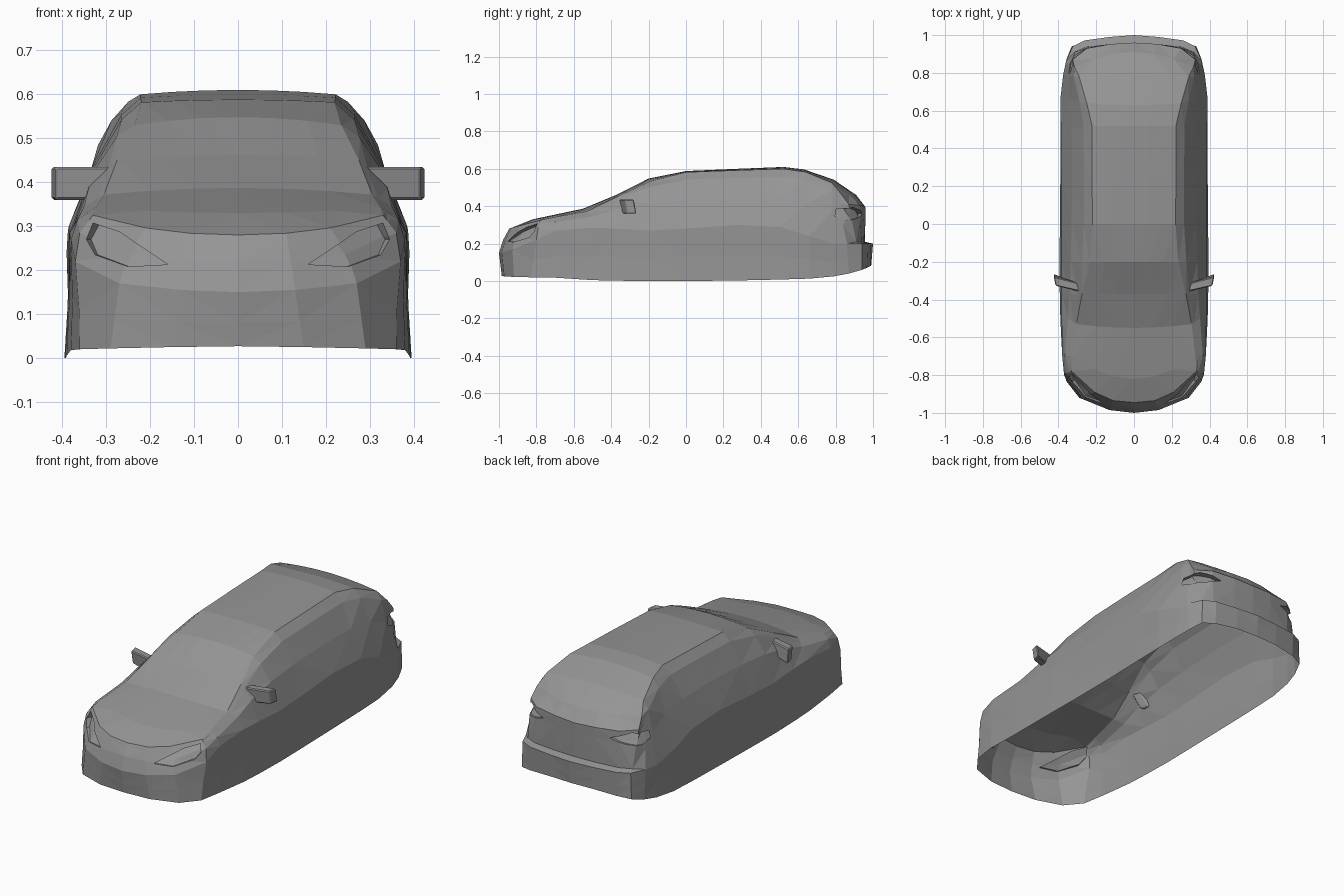
import bpy, bmesh
from mathutils import Vector as V

if "Cube" in bpy.data.objects:
    bpy.data.objects.remove(bpy.data.objects["Cube"])

grey = bpy.data.materials.new("dark_grey")
grey.diffuse_color = (.3, .3, .3, 1)
grey.use_nodes = True
grey.node_tree.nodes["Principled BSDF"].inputs["Base Color"].default_value = grey.diffuse_color


def finish(bm, name):
    bmesh.ops.recalc_face_normals(bm, faces=bm.faces)
    top = max(bm.faces, key=lambda f: f.calc_center_median().z)
    if top.normal.z < 0:
        bmesh.ops.reverse_faces(bm, faces=bm.faces)
    me = bpy.data.meshes.new(name)
    bm.to_mesh(me)
    bm.free()
    me.materials.append(grey)
    ob = bpy.data.objects.new(name, me)
    bpy.context.collection.objects.link(ob)
    m = ob.modifiers.new("mirror", 'MIRROR')
    m.use_clip = True
    m.merge_threshold = 0.0005
    return ob


def grid(bm, rows):
    vs = [[bm.verts.new(p) for p in r] for r in rows]
    for a, b in zip(vs, vs[1:]):
        for i in range(len(a) - 1):
            bm.faces.new((a[i], a[i + 1], b[i + 1], b[i]))


def recess(bm, outline, ysign, depth):
    """Sink a lamp pocket, given as a convex clockwise x-z outline, into the shell."""
    x0, x1 = min(p[0] for p in outline), max(p[0] for p in outline)
    z0, z1 = min(p[1] for p in outline), max(p[1] for p in outline)

    def near():
        out = []
        for f in bm.faces:
            xs, zs = [v.co.x for v in f.verts], [v.co.z for v in f.verts]
            if (f.calc_center_median().y * ysign > 0.72 and max(xs) > x0 and min(xs) < x1
                    and max(zs) > z0 and min(zs) < z1):
                out.append(f)
        return out

    planes = []
    for a, b in zip(outline, outline[1:] + outline[:1]):
        planes.append((V((a[0], 0, a[1])), V((a[1] - b[1], 0, b[0] - a[0])).normalized()))
    for co, no in planes:
        fs = near()
        geom = fs + list({e for f in fs for e in f.edges}) + list({v for f in fs for v in f.verts})
        bmesh.ops.bisect_plane(bm, geom=geom, plane_co=co, plane_no=no, dist=1e-5)
    inside = [f for f in near()
              if all((f.calc_center_median() - co).dot(no) < 0 for co, no in planes)]
    if not inside:
        return
    new = bmesh.ops.extrude_face_region(bm, geom=inside)["geom"]
    old = [f for f in inside if f.is_valid]
    if old:
        bmesh.ops.delete(bm, geom=old, context='FACES')
    for v in new:
        if isinstance(v, bmesh.types.BMVert) and v.is_valid:
            t = 0.15 + 0.85 * (v.co.z - z0) / (z1 - z0)
            v.co += V((-0.35, -ysign, 0)) * depth * t


# Half-body lines running from front centre, along the side, to rear centre
sill = [(0, -.985, .027), (.15, -.972, .025), (.29, -.92, .022), (.36, -.83, .02), (.38, -.7, .018),
        (.39, -.5, .005), (.393, -.37, .002), (.395, -.2, 0), (.392, 0, 0), (.39, .27, .003),
        (.39, .5, .008), (.388, .66, .013), (.375, .79, .025), (.358, .87, .04),
        (.33, .94, .06), (.26, .967, .07), (.13, .985, .08), (0, .99, .08)]
belt = [(0, -1, .15), (.13, -.985, .155), (.27, -.928, .17), (.37, -.8, .22), (.38, -.7, .27),
        (.383, -.5, .285), (.383, -.37, .28), (.385, -.2, .27), (.385, 0, .28), (.385, .27, .3),
        (.387, .5, .29), (.39, .66, .24), (.375, .79, .2), (.36, .86, .2),
        (.325, .94, .2), (.26, .972, .2), (.13, .99, .2), (0, 1, .2)]
shoulder = [(0, -.978, .22), (.12, -.965, .22), (.25, -.908, .235), (.36, -.79, .285), (.365, -.7, .315),
            (.35, -.5, .345), (.34, -.37, .385), (.335, -.2, .415), (.33, 0, .43), (.328, .27, .44),
            (.33, .5, .44), (.337, .66, .42), (.345, .78, .37), (.345, .84, .3),
            (.315, .91, .21), (.25, .938, .21), (.12, .952, .21), (0, .957, .21)]
edge = [(0, -.945, .28), (.11, -.935, .284), (.21, -.89, .296), (.33, -.78, .325), (.325, -.7, .342),
        (.305, -.53, .372), (.275, -.37, .45), (.235, -.2, .53), (.22, 0, .582), (.222, .27, .592),
        (.222, .52, .6), (.25, .64, .583), (.29, .78, .525), (.315, .83, .465),
        (.325, .87, .41), (.25, .93, .405), (.12, .953, .4), (0, .96, .395)]
# Centre line (y, z) of hood, windscreen, roof and hatch
spine = [(-.82, .33), (-.55, .387), (-.37, .462), (-.2, .548), (0, .588), (.27, .6),
         (.52, .61), (.63, .597), (.79, .542), (.91, .46)]

sill, belt, shoulder, edge = [[V(p) for p in r] for r in (sill, belt, shoulder, edge)]
waist = [a.lerp(b, .45) + V((-.003 if a.x > .36 else 0, 0, 0)) for a, b in zip(sill, belt)]
rail = [a.lerp(b, .7) + (V((.012, 0, .006)) if 7 <= i <= 12 else V())
        for i, (a, b) in enumerate(zip(shoulder, edge))]

# Body shell, open underneath
bm = bmesh.new()
grid(bm, [sill, waist, belt, shoulder, rail, edge])
rows = [edge[:4]]
for e, (y, z) in zip(edge[4:14], spine):
    row = []
    for t in (0, 1 / 3, 2 / 3, 1):
        k = t * t
        row.append(V((e.x * t, y + (e.y - y) * k, z + (e.z - z) * k)))
    rows.append(row)
rows.append(edge[:13:-1])
grid(bm, rows)
bmesh.ops.remove_doubles(bm, verts=bm.verts, dist=0.0005)
bmesh.ops.triangulate(bm, faces=bm.faces)

# Headlight and tail light pockets
recess(bm, [(.16, .213), (.27, .287), (.33, .307), (.345, .27), (.325, .235), (.25, .208)], -1, .045)
recess(bm, [(.2, .36), (.3, .395), (.337, .385), (.346, .345), (.335, .325), (.28, .335)], 1, .035)
finish(bm, "car_body")

# Door mirrors
bm = bmesh.new()
plan = [(.285, -.352), (.415, -.322), (.425, -.272), (.30, -.305)]
low = [bm.verts.new((x + (.045 if x < .35 else 0), y + .008, .36)) for x, y in plan]
high = [bm.verts.new((x, y - .006, .435)) for x, y in plan]
bm.faces.new(low[::-1])
bm.faces.new(high)
for i in range(4):
    j = (i + 1) % 4
    bm.faces.new((low[i], low[j], high[j], high[i]))
bmesh.ops.bevel(bm, geom=bm.edges[:], offset=.005, segments=1, affect='EDGES')
finish(bm, "door_mirrors")
